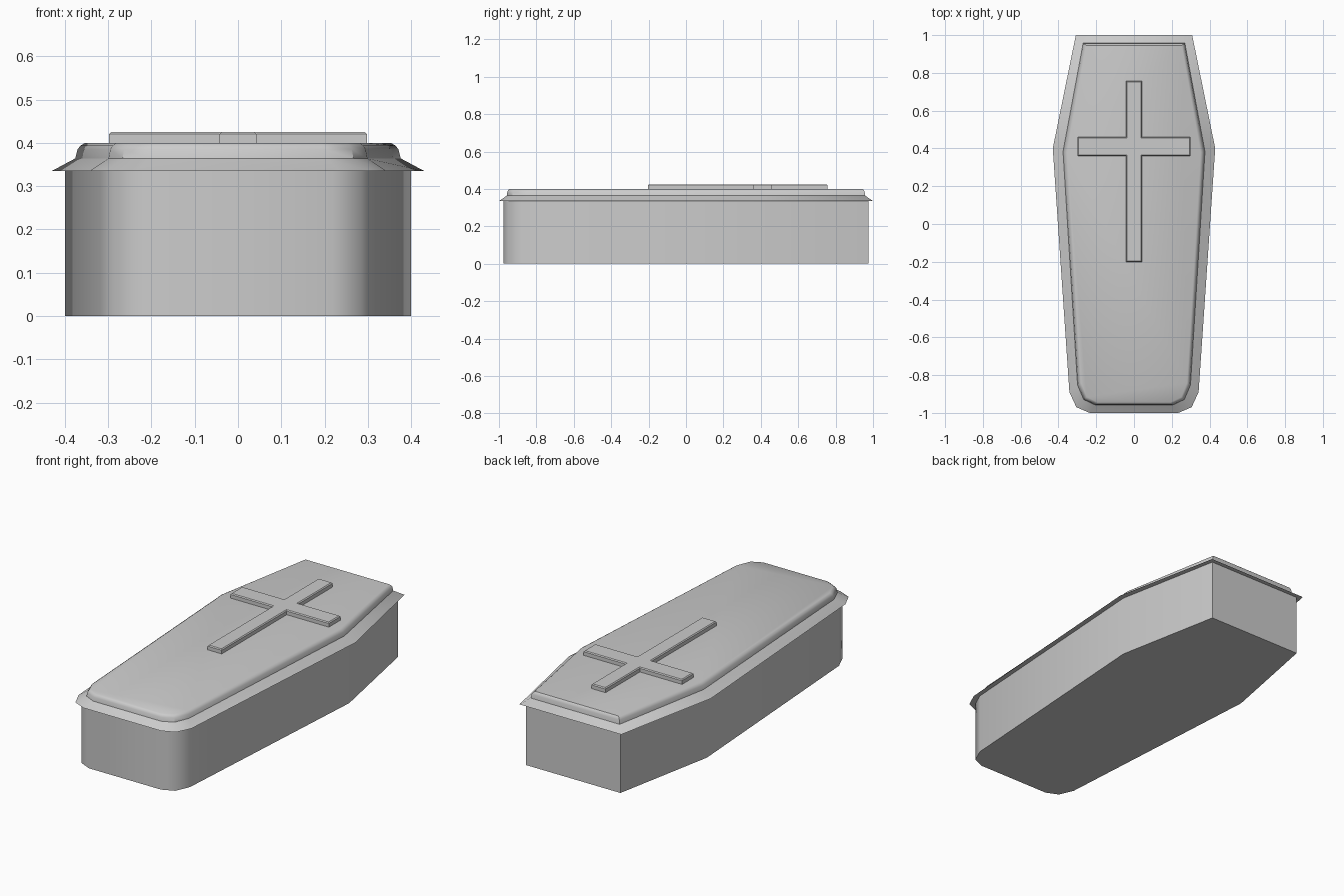
import bpy, bmesh, math

if "Cube" in bpy.data.objects:
    bpy.data.objects.remove(bpy.data.objects["Cube"])

# Right half of the coffin outline, from head to foot
HALF = [(0.308, 1.0), (0.43, 0.40), (0.342, -0.89), (0.305, -0.97), (0.235, -1.0)]
OUTLINE = HALF[::-1] + [(-x, y) for x, y in HALF]
OUTLINE = OUTLINE[::-1]


def loft(name, rings, angle):
    """Stack closed rings of points, bridge them and cap both ends."""
    bm = bmesh.new()
    loops = [[bm.verts.new(p) for p in ring] for ring in rings]
    n = len(loops[0])
    for a, b in zip(loops, loops[1:]):
        for i in range(n):
            j = (i + 1) % n
            bm.faces.new((a[i], a[j], b[j], b[i]))
    bm.faces.new(loops[0][::-1])
    bm.faces.new(loops[-1])
    bmesh.ops.recalc_face_normals(bm, faces=bm.faces)
    mesh = bpy.data.meshes.new(name)
    bm.to_mesh(mesh)
    bm.free()
    obj = bpy.data.objects.new(name, mesh)
    bpy.context.collection.objects.link(obj)
    bpy.ops.object.select_all(action='DESELECT')
    obj.select_set(True)
    bpy.context.view_layer.objects.active = obj
    if angle:
        bpy.ops.object.shade_smooth_by_angle(angle=math.radians(angle))
    return obj


def ring(sx, sy, z):
    return [(x * sx, y * sy, z) for x, y in OUTLINE]


# Box
loft("coffin_box", [ring(0.93, 0.976, 0), ring(0.93, 0.976, 0.335)], 46)

# Stepped, moulded lid
loft("lid", [ring(1, 1, 0.335), ring(0.874, 0.958, 0.364),
             ring(0.862, 0.955, 0.385), ring(0.845, 0.951, 0.394),
             ring(0.82, 0.944, 0.40)], 40)

# Raised cross with a thin bevelled edge
W, A, LO, HI, Y0, Y1 = 0.043, 0.298, -0.202, 0.757, 0.36, 0.46


def cross(d, z):
    half = [(W - d, LO + d), (W - d, Y0 + d), (A - d, Y0 + d),
            (A - d, Y1 - d), (W - d, Y1 - d), (W - d, HI - d)]
    return [(x, y, z) for x, y in half] + [(-x, y, z) for x, y in half[::-1]]


loft("cross", [cross(0, 0.395), cross(0, 0.42), cross(0.005, 0.425)], 0)
